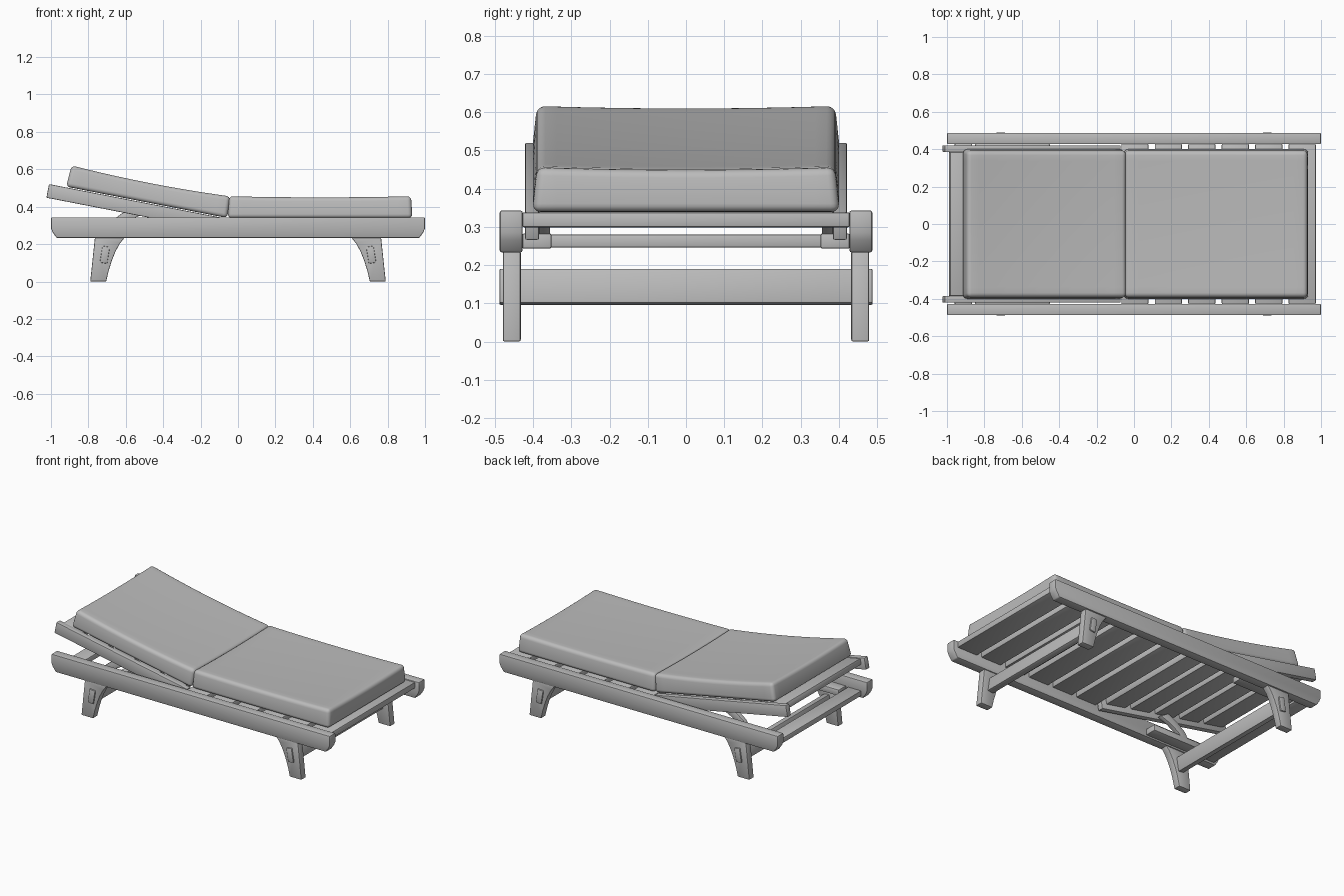
import bpy, bmesh, math
from mathutils import Matrix, Vector

cube = bpy.data.objects.get("Cube")
if cube:
    bpy.data.objects.remove(cube, do_unlink=True)


def material(name, value):
    mat = bpy.data.materials.new(name)
    mat.use_nodes = True
    color = (value, value, value, 1)
    mat.diffuse_color = color
    mat.node_tree.nodes["Principled BSDF"].inputs["Base Color"].default_value = color
    return mat


GREY = material("plain grey", 0.5)
TILT = math.radians(11)
# Reclined frame: local +x runs from the head end to the hinge, local z = 0 is the frame top
RECLINE = Matrix.Translation((-0.07, 0, 0.338)) @ Matrix.Rotation(TILT, 4, 'Y')


def finish(name, bm, matrix=None):
    bmesh.ops.recalc_face_normals(bm, faces=bm.faces)
    mesh = bpy.data.meshes.new(name)
    bm.to_mesh(mesh)
    bm.free()
    mesh.materials.append(GREY)
    obj = bpy.data.objects.new(name, mesh)
    bpy.context.collection.objects.link(obj)
    if matrix:
        obj.matrix_world = matrix
    bpy.ops.object.select_all(action='DESELECT')
    obj.select_set(True)
    bpy.context.view_layer.objects.active = obj
    bpy.ops.object.shade_smooth_by_angle(angle=math.radians(35))
    return obj


def prism(name, profile, y0, y1, bevel=0.005, matrix=None):
    """Extrude an x-z profile from y0 to y1 and soften its edges."""
    bm = bmesh.new()
    face = bm.faces.new([bm.verts.new((x, y0, z)) for x, z in profile])
    out = bmesh.ops.extrude_face_region(bm, geom=[face])
    verts = [v for v in out["geom"] if isinstance(v, bmesh.types.BMVert)]
    bmesh.ops.translate(bm, verts=verts, vec=(0, y1 - y0, 0))
    bmesh.ops.recalc_face_normals(bm, faces=bm.faces)
    sharp = [e for e in bm.edges if e.calc_face_angle(0) > 0.6]
    bmesh.ops.bevel(bm, geom=sharp, offset=bevel, segments=2, affect='EDGES', profile=0.5)
    return finish(name, bm, matrix)


def box(name, x0, x1, y0, y1, z0, z1, bevel=0.005, matrix=None):
    return prism(name, [(x0, z0), (x1, z0), (x1, z1), (x0, z1)], y0, y1, bevel, matrix)


def cushion(name, x0, x1, height, sag, matrix):
    """Rounded pad with a slightly tapered, hollowed top."""
    mid, half, depth = (x0 + x1) / 2, (x1 - x0) / 2, 0.402
    bm = bmesh.new()
    bmesh.ops.create_cube(bm, size=1)
    for v in bm.verts:
        taper = 0.012 if v.co.z > 0 else 0
        v.co = Vector((mid + 2 * v.co.x * (half - taper / 2),
                       2 * v.co.y * (depth - taper),
                       (v.co.z + 0.5) * height))
    bmesh.ops.bevel(bm, geom=bm.edges[:], offset=0.022, segments=4, affect='EDGES', profile=0.5)
    for i in range(-4, 5):
        for centre, reach, axis in ((mid, half, Vector((1, 0, 0))), (0, depth, Vector((0, 1, 0)))):
            bmesh.ops.bisect_plane(bm, geom=bm.verts[:] + bm.edges[:] + bm.faces[:],
                                   plane_co=axis * (centre + reach * i * 0.21), plane_no=axis)
    for v in bm.verts:
        if v.co.z > height / 2:
            u, w = (v.co.x - mid) / half, v.co.y / depth
            v.co.z -= sag * max(0, 1 - u * u) + 0.007 * max(0, 1 - w * w)
    return finish(name, bm, matrix)


# Long side rails with clipped lower corners
rail = [(-1, 0.343), (-1, 0.285), (-0.992, 0.265), (-0.97, 0.233),
        (0.97, 0.233), (0.992, 0.265), (1, 0.285), (1, 0.343)]
for side, s in (("left", 1), ("right", -1)):
    prism(f"{side}_side_rail", rail, s * 0.427, s * 0.487, 0.006)

# Splayed legs with a curved inner edge, and stretchers whose tenons pass through
leg = [(0.79, 0), (0.765, 0.236), (0.605, 0.236), (0.632, 0.203),
       (0.655, 0.16), (0.675, 0.11), (0.692, 0.055), (0.705, 0)]
for end, e in (("foot", 1), ("head", -1)):
    for side, s in (("left", 1), ("right", -1)):
        prism(f"{end}_{side}_leg", [(e * x, z) for x, z in leg], s * 0.432, s * 0.479)
    lean = Matrix.Translation((e * 0.712, 0, 0.143)) @ Matrix.Rotation(-e * 0.16, 4, 'Y')
    box(f"{end}_leg_stretcher", -0.02, 0.02, -0.488, 0.488, -0.045, 0.045, 0.004, lean)

# Seat slats between the side rails
for i in range(6):
    x = -0.068 + i * 0.179
    box(f"seat_slat_{i + 1}", x, x + 0.145, -0.428, 0.428, 0.299, 0.338, 0.005)

# Low crossbar at the head end
box("head_crossbar", -0.96, -0.865, -0.428, 0.428, 0.246, 0.28)

# Reclining back frame with its slats
for side, s in (("left", 1), ("right", -1)):
    box(f"back_{side}_rail", -0.958, 0, s * 0.384, s * 0.421, -0.074, 0, 0.005, RECLINE)
for i in range(5):
    x = -0.93 + i * 0.187
    box(f"back_slat_{i + 1}", x, x + 0.145, -0.385, 0.385, -0.042, -0.003, 0.005, RECLINE)

# Support struts resting on racks fixed inside the rails
strut = [(-0.50, 0.36), (-0.56, 0.395), (-0.62, 0.365), (-0.68, 0.32), (-0.72, 0.262),
         (-0.67, 0.262), (-0.63, 0.30), (-0.57, 0.335)]
for side, s in (("left", 1), ("right", -1)):
    prism(f"{side}_support_strut", strut, s * 0.355, s * 0.384, 0.003)
    box(f"{side}_support_rack", -0.85, -0.45, s * 0.352, s * 0.428, 0.243, 0.283)

# Cushions
cushion("seat_cushion", -0.055, 0.932, 0.118, 0.006, Matrix.Translation((0, 0, 0.339)))
cushion("back_cushion", -0.865, 0.012, 0.118, 0.013, RECLINE @ Matrix.Translation((0, 0, 0.004)))
